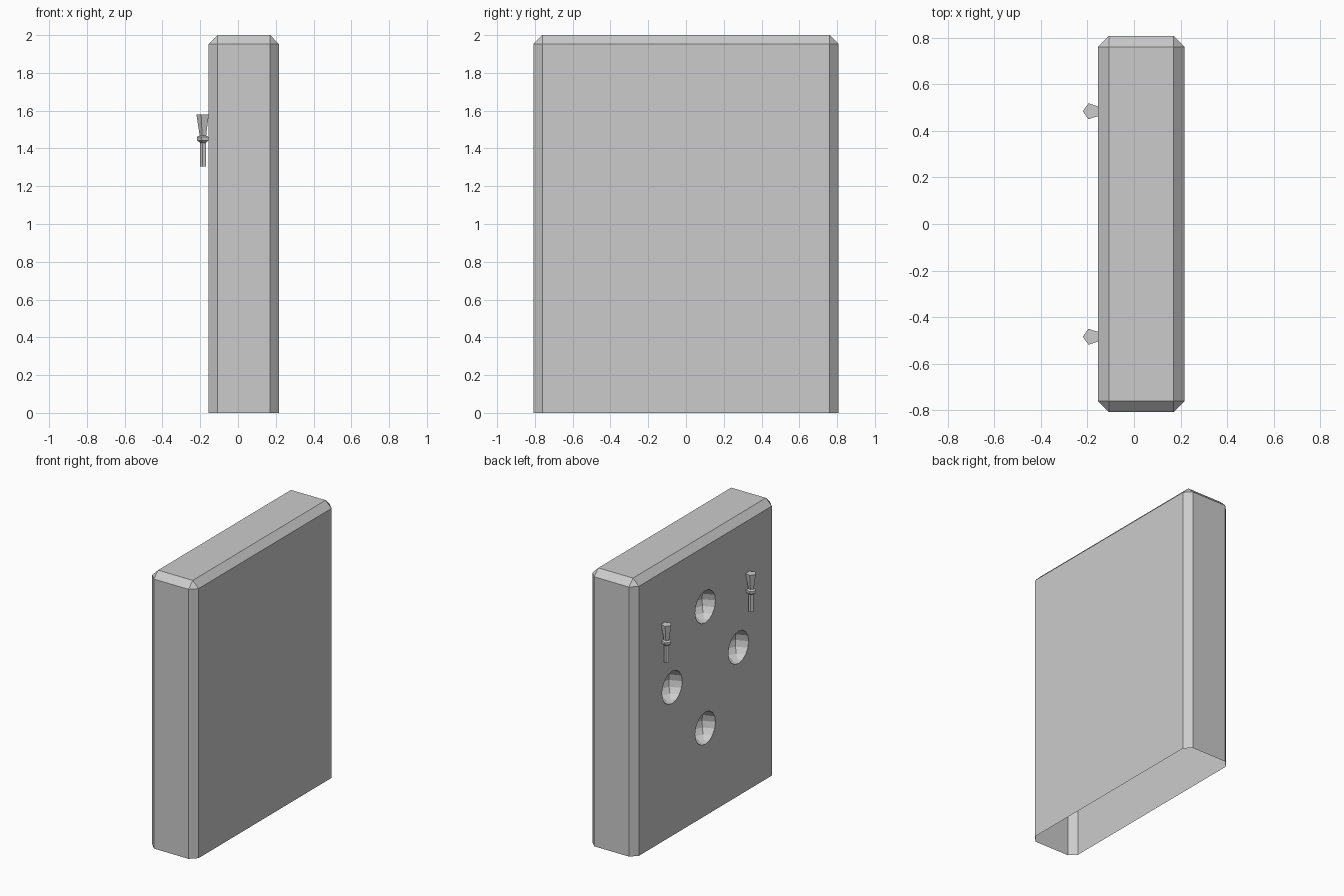
import bpy, bmesh, math
from mathutils import Matrix, Vector

cube = bpy.data.objects.get("Cube")
if cube:
    bpy.data.objects.remove(cube, do_unlink=True)

X_MIN, X_MAX = -0.155, 0.217
HALF_Y, HEIGHT, CHAMFER = 0.808, 2.0, 0.047

grey = bpy.data.materials.new("light_grey")
grey.use_nodes = True
colour = (0.6, 0.6, 0.6, 1)
grey.diffuse_color = colour
grey.node_tree.nodes["Principled BSDF"].inputs["Base Color"].default_value = colour


def make_object(name, bm):
    mesh = bpy.data.meshes.new(name)
    bm.normal_update()
    bm.to_mesh(mesh)
    bm.free()
    mesh.materials.append(grey)
    obj = bpy.data.objects.new(name, mesh)
    bpy.context.collection.objects.link(obj)
    return obj


# Slab with chamfered sides and top
bm = bmesh.new()
size = Vector((X_MAX - X_MIN, 2 * HALF_Y, HEIGHT))
centre = Vector(((X_MIN + X_MAX) / 2, 0, HEIGHT / 2))
bmesh.ops.create_cube(bm, size=1, matrix=Matrix.Translation(centre) @ Matrix.Diagonal((*size, 1)))
edges = [e for e in bm.edges if any(v.co.z > 1 for v in e.verts)]
bmesh.ops.bevel(bm, geom=edges, offset=CHAMFER, segments=1, affect='EDGES')
slab = make_object("slab", bm)

# Four round dimples in a diamond on the right face
bm = bmesh.new()
for y, z in ((0, 1.515), (0, 0.635), (0.38, 1.075), (-0.38, 1.075)):
    bmesh.ops.create_uvsphere(bm, u_segments=8, v_segments=8, radius=0.117,
                              matrix=Matrix.Translation((X_MIN + 0.001, y, z)))
cutter = make_object("dimple_cutter", bm)
cutter.hide_render = True
cut = slab.modifiers.new("dimples", 'BOOLEAN')
cut.operation = 'DIFFERENCE'
cut.solver = 'EXACT'
cut.object = cutter
bpy.context.view_layer.update()
carved = bpy.data.meshes.new_from_object(slab.evaluated_get(bpy.context.evaluated_depsgraph_get()))
slab.modifiers.clear()
slab.data = carved
bpy.data.objects.remove(cutter, do_unlink=True)

# Open underside
bm = bmesh.new()
bm.from_mesh(carved)
under = [f for f in bm.faces if f.calc_center_median().z < 0.001]
bmesh.ops.delete(bm, geom=under, context='FACES')
bm.to_mesh(carved)
bm.free()

# Wall torches: five-sided turned profile of (radius, height)
PROFILE = ((0.017, 1.305), (0.017, 1.43), (0.033, 1.443), (0.034, 1.461),
           (0.019, 1.468), (0.036, 1.58))


def torch(name, y):
    bm = bmesh.new()
    rings = []
    for r, z in PROFILE:
        angles = [math.pi + math.tau * i / 5 for i in range(5)]
        rings.append([bm.verts.new((-0.184 + r * math.cos(a), y + r * math.sin(a), z))
                      for a in angles])
    for low, high in zip(rings, rings[1:]):
        for i in range(5):
            j = (i + 1) % 5
            bm.faces.new((low[i], low[j], high[j], high[i]))
    bm.faces.new(rings[0][::-1])
    bm.faces.new(rings[-1])
    return make_object(name, bm)


torch("back_torch", 0.484)
torch("front_torch", -0.484)
